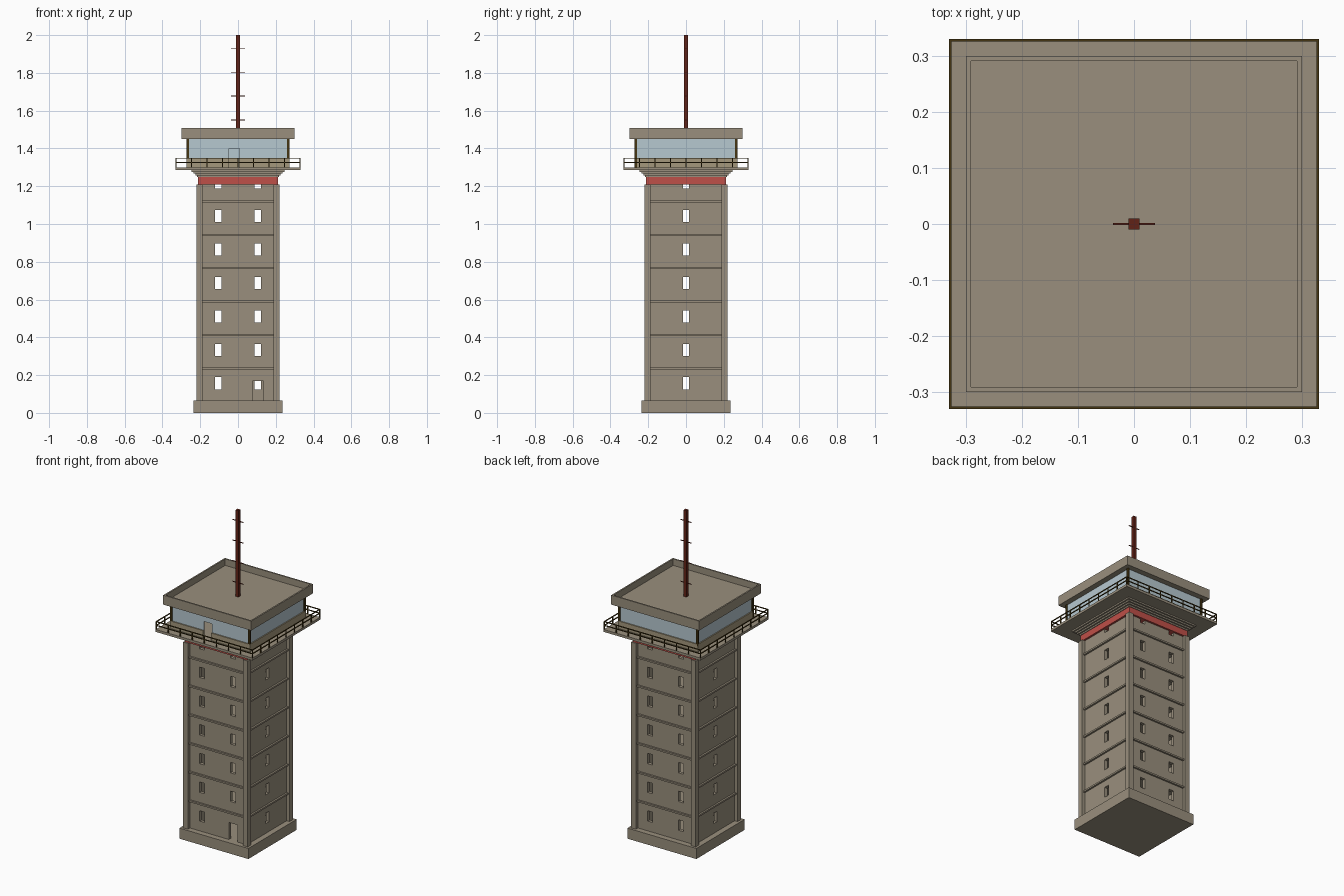
import bpy, bmesh
from math import pi
from mathutils import Matrix

cube = bpy.data.objects.get("Cube")
if cube:
    bpy.data.objects.remove(cube)


def material(name, rgb):
    m = bpy.data.materials.new(name)
    m.use_nodes = True
    m.diffuse_color = (*rgb, 1)
    m.node_tree.nodes["Principled BSDF"].inputs["Base Color"].default_value = (*rgb, 1)
    return m


concrete = material("concrete", (0.32, 0.275, 0.205))
red = material("red band", (0.52, 0.08, 0.065))
glass = material("pale blue glass", (0.47, 0.58, 0.63))
sill_tan = material("sill tan", (0.37, 0.31, 0.20))
bronze = material("dark bronze", (0.06, 0.036, 0.006))
rust = material("rust mast", (0.12, 0.016, 0.008))


def finish(name, bm, mat):
    mesh = bpy.data.meshes.new(name)
    bm.to_mesh(mesh)
    bm.free()
    mesh.materials.append(mat)
    obj = bpy.data.objects.new(name, mesh)
    bpy.context.collection.objects.link(obj)
    return obj


def add_box(bm, x0, x1, y0, y1, z0, z1):
    size = Matrix.Diagonal((x1 - x0, y1 - y0, z1 - z0, 1))
    centre = Matrix.Translation(((x0 + x1) / 2, (y0 + y1) / 2, (z0 + z1) / 2))
    return bmesh.ops.create_cube(bm, size=1, matrix=centre @ size)["verts"]


def slab(name, half, z0, z1, mat):
    bm = bmesh.new()
    add_box(bm, -half, half, -half, half, z0, z1)
    return finish(name, bm, mat)


def turned(bm, verts, quarter):
    bmesh.ops.rotate(bm, verts=verts, matrix=Matrix.Rotation(quarter * pi / 2, 3, "Z"))


def wall(name, half, z0, z1, thick, openings, quarter, mat):
    """Flat wall facing -y with rectangular openings, turned by quarter turns."""
    bm = bmesh.new()
    xs = sorted({-half, half} | {v for o in openings for v in o[:2]})
    zs = sorted({z0, z1} | {v for o in openings for v in o[2:]})
    grid = [[bm.verts.new((x, -half, z)) for x in xs] for z in zs]
    for j in range(len(zs) - 1):
        for i in range(len(xs) - 1):
            cx, cz = (xs[i] + xs[i + 1]) / 2, (zs[j] + zs[j + 1]) / 2
            if not any(a < cx < b and c < cz < d for a, b, c, d in openings):
                bm.faces.new((grid[j][i], grid[j][i + 1],
                              grid[j + 1][i + 1], grid[j + 1][i]))
    bmesh.ops.delete(bm, geom=[v for v in bm.verts if not v.link_faces], context="VERTS")
    turned(bm, bm.verts, quarter)
    obj = finish(name, bm, mat)
    mod = obj.modifiers.new("thickness", "SOLIDIFY")
    mod.thickness = thick
    mod.offset = -1
    return obj


SIDES = ["front", "left", "back", "right"]
FLOOR = 0.177

# Plinth and floor slabs that show as thin ledges
slab("plinth", 0.235, 0, 0.065, concrete)
for k in range(6):
    z = 0.235 + FLOOR * k
    slab(f"floor_ledge_{k + 1}", 0.211, z - 0.005, z + 0.005, concrete)

# Shaft walls with window openings and an entrance
for q, side in enumerate(SIDES):
    columns = (-0.105, 0.105) if q % 2 == 0 else (0,)
    holes = []
    for x in columns:
        for k in range(7):
            z = 0.157 + FLOOR * k
            if side == "front" and x > 0 and k == 0:
                holes.append((0.077, 0.135, 0.065, 0.17))
            else:
                holes.append((x - 0.017, x + 0.017, z - 0.032, min(z + 0.032, 1.249)))
    wall(f"shaft_wall_{side}", 0.2, 0.065, 1.25, 0.02, holes, q, concrete)

# Corner pilasters
bm = bmesh.new()
for q in range(4):
    turned(bm, add_box(bm, 0.188, 0.22, 0.188, 0.22, 0.065, 1.21), q)
finish("corner_pilasters", bm, concrete)

# Red band, stepped flare and gallery deck
slab("red_band", 0.212, 1.21, 1.25, red)
for k in range(4):
    z = 1.249 + 0.009 * k
    slab(f"flare_step_{k + 1}", 0.216 + 0.01 * k, z, z + 0.009, concrete)
slab("gallery_deck", 0.33, 1.285, 1.3, concrete)

# Cabin: sill, glazing and corner posts, with a door opening at the front
for q, side in enumerate(SIDES):
    front = side == "front"
    wall(f"cabin_sill_{side}", 0.272, 1.3, 1.346, 0.012,
         [(-0.047, 0.007, 1.3, 1.346)] if front else [], q, sill_tan)
    wall(f"cabin_glass_{side}", 0.265, 1.346, 1.45, 0.006,
         [(-0.047, 0.007, 1.346, 1.4)] if front else [], q, glass)
bm = bmesh.new()
for q in range(4):
    turned(bm, add_box(bm, 0.26, 0.272, 0.26, 0.272, 1.3, 1.45), q)
finish("cabin_corner_posts", bm, bronze)

# Roof slab with a thin parapet
slab("roof_slab", 0.3, 1.45, 1.468, concrete)
bm = bmesh.new()
for q in range(4):
    turned(bm, add_box(bm, -0.3, 0.3, -0.3, -0.291, 1.468, 1.508), q)
finish("roof_parapet", bm, concrete)

# Gallery railing
bm = bmesh.new()
T = 0.0025
EDGE = 0.33 - T
for q in range(4):
    for z in (1.325, 1.348):
        turned(bm, add_box(bm, -EDGE, EDGE, -EDGE - T, -EDGE + T, z - T, z + T), q)
    for k in range(8):
        x = -EDGE + k * EDGE / 4
        turned(bm, add_box(bm, x - T, x + T, -EDGE - T, -EDGE + T, 1.3, 1.35), q)
finish("gallery_railing", bm, bronze)

# Mast with cross rods
slab("mast", 0.01, 1.468, 2.0, rust)
bm = bmesh.new()
for k in range(4):
    z = 1.55 + 0.127 * k
    add_box(bm, -0.037, 0.037, -0.002, 0.002, z - 0.002, z + 0.002)
finish("mast_rods", bm, rust)
